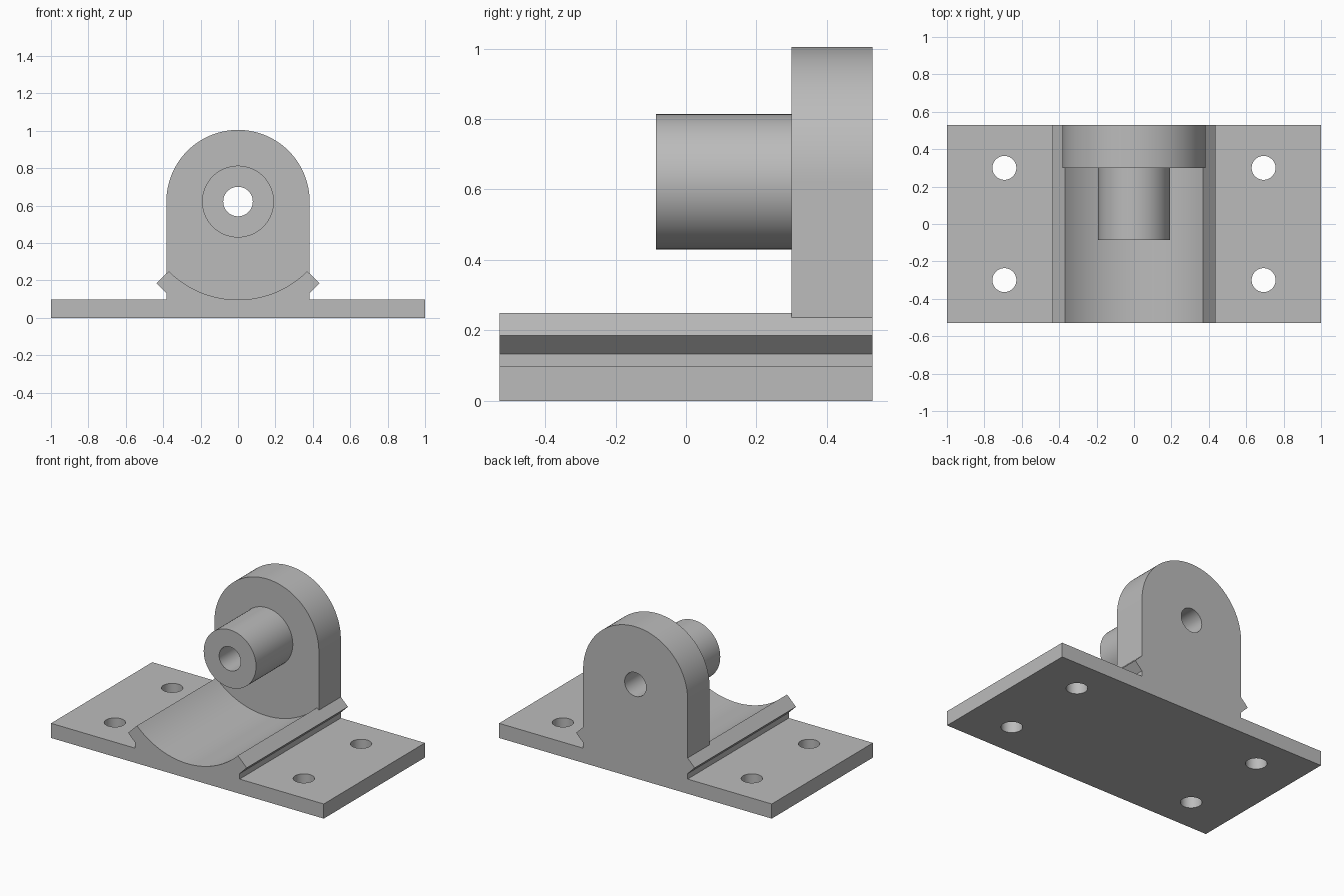
import bpy
import bmesh
from math import sin, cos, pi, radians, asin
from mathutils import Matrix

if "Cube" in bpy.data.objects:
    bpy.data.objects.remove(bpy.data.objects["Cube"], do_unlink=True)

DEPTH = 0.53      # half depth of the base
AXIS_Z = 0.622    # height of the bore axis
EAR_R = 0.383     # radius of the upright's rounded top
CRADLE_R = 0.525  # radius of the hollow in the base

grey = bpy.data.materials.new("cast grey")
grey.use_nodes = True
colour = (0.5, 0.5, 0.5, 1)
grey.diffuse_color = colour
grey.node_tree.nodes["Principled BSDF"].inputs["Base Color"].default_value = colour


def finish(bm, name):
    bmesh.ops.recalc_face_normals(bm, faces=bm.faces)
    mesh = bpy.data.meshes.new(name)
    bm.to_mesh(mesh)
    bm.free()
    mesh.materials.append(grey)
    obj = bpy.data.objects.new(name, mesh)
    bpy.context.collection.objects.link(obj)
    return obj


def extrude_profile(name, points, y0, y1):
    """Solid from an x-z outline, running from y0 to y1."""
    bm = bmesh.new()
    face = bm.faces.new([bm.verts.new((x, y0, z)) for x, z in points])
    new = bmesh.ops.extrude_face_region(bm, geom=[face])["geom"]
    verts = [v for v in new if isinstance(v, bmesh.types.BMVert)]
    bmesh.ops.translate(bm, verts=verts, vec=(0, y1 - y0, 0))
    return finish(bm, name)


def cylinder(name, radius, length, centre, along_y):
    bm = bmesh.new()
    matrix = Matrix.Translation(centre)
    if along_y:
        matrix = matrix @ Matrix.Rotation(pi / 2, 4, "X")
    bmesh.ops.create_cone(bm, cap_ends=True, segments=64, radius1=radius,
                          radius2=radius, depth=length, matrix=matrix)
    return finish(bm, name)


def arc(radius, start, end, steps):
    angles = [start + (end - start) * i / steps for i in range(steps + 1)]
    return [(radius * cos(a), AXIS_Z + radius * sin(a)) for a in angles]


def combine(target, tool, operation):
    mod = target.modifiers.new(operation, "BOOLEAN")
    mod.operation = operation
    mod.solver = "EXACT"
    mod.object = tool
    bpy.context.view_layer.objects.active = target
    bpy.ops.object.modifier_apply(modifier=mod.name)
    bpy.data.objects.remove(tool, do_unlink=True)


# Base plate with bevelled lips either side of a cylindrical cradle
side = [(1, 0), (1, 0.097), (EAR_R, 0.097), (EAR_R, 0.133), (0.435, 0.185)]
half = asin(0.37 / CRADLE_R)
hollow = arc(CRADLE_R, -pi / 2 + half, -pi / 2 - half, 40)
bracket = extrude_profile("mounting_bracket",
                          side + hollow + [(-x, z) for x, z in reversed(side)],
                          -DEPTH, DEPTH)

# Upright with a round top, its foot buried in the base
foot = [(EAR_R, 0.2), (0.3, 0.05)]
outline = arc(EAR_R, 0, pi, 64) + [(-x, z) for x, z in foot] + foot[::-1]
combine(bracket, extrude_profile("upright", outline, 0.3, DEPTH), "UNION")

# Boss on the front of the upright
combine(bracket, cylinder("boss", 0.192, 0.485, (0, 0.1575, AXIS_Z), True), "UNION")

# Bore through boss and upright
combine(bracket, cylinder("bore", 0.079, 2, (0, 0, AXIS_Z), True), "DIFFERENCE")

# Four bolt holes
for x in (-0.693, 0.693):
    for y in (-0.3, 0.3):
        combine(bracket, cylinder("bolt_hole", 0.064, 0.5, (x, y, 0.05), False), "DIFFERENCE")

bpy.ops.object.select_all(action="DESELECT")
bracket.select_set(True)
bpy.context.view_layer.objects.active = bracket
bpy.ops.object.shade_smooth_by_angle(angle=radians(30))
